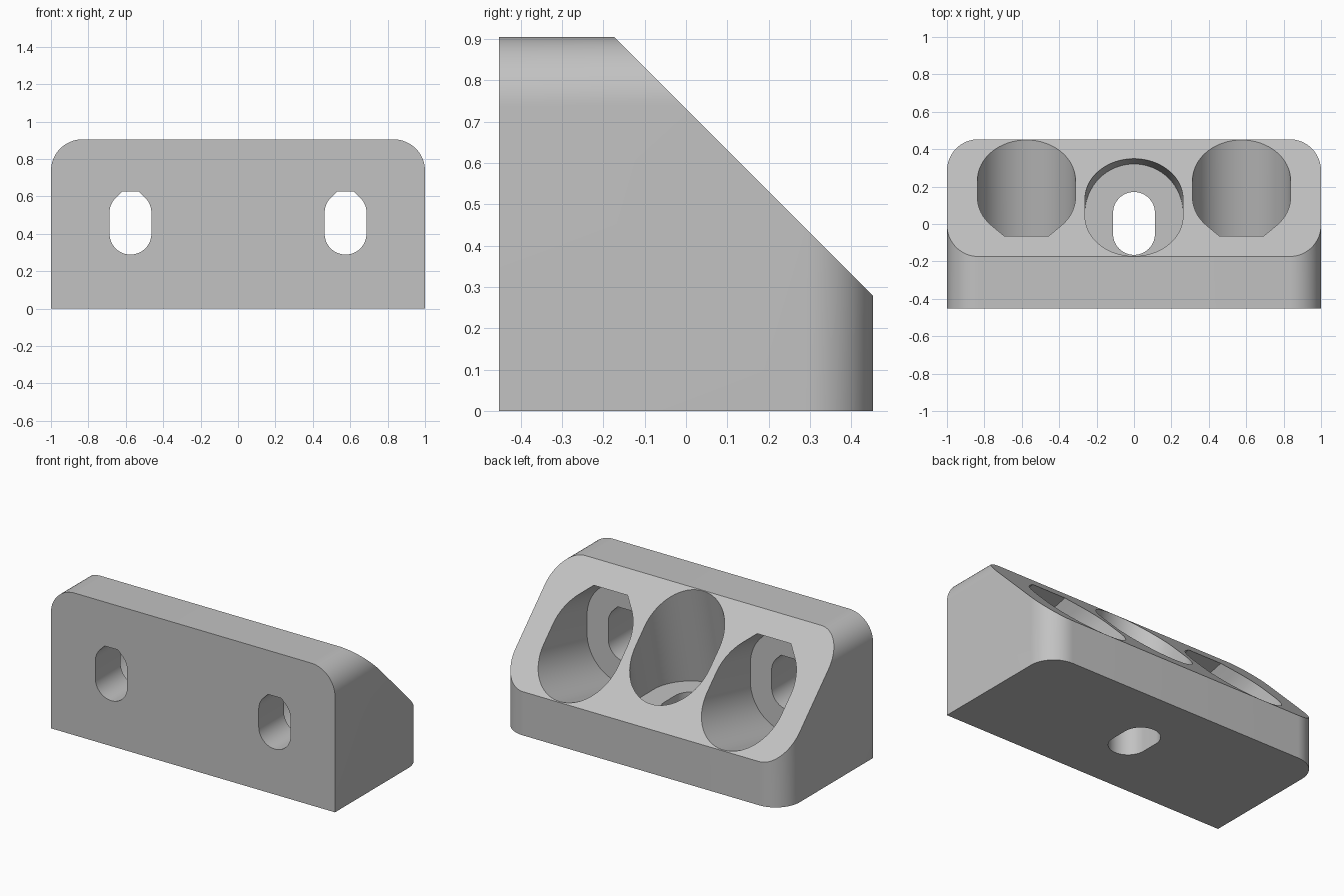
import bpy, bmesh, math
from mathutils import Vector

cube = bpy.data.objects.get("Cube")
if cube:
    bpy.data.objects.remove(cube)

HALF_Y, TOP, CORNER = 0.453, 0.905, 0.168
SLOT_R, BORE_R, HALF_LEN = 0.112, 0.262, 0.056
LEAN = 0.22          # bores lean towards the sloped face
SIDE_X, MID_Z = 0.575, 0.457

grey = bpy.data.materials.new("light grey")
grey.use_nodes = True
colour = (0.54, 0.54, 0.54, 1)
grey.diffuse_color = colour
grey.node_tree.nodes["Principled BSDF"].inputs["Base Color"].default_value = colour


def add_object(name, bm):
    bmesh.ops.recalc_face_normals(bm, faces=bm.faces)
    mesh = bpy.data.meshes.new(name)
    bm.to_mesh(mesh)
    bm.free()
    mesh.materials.append(grey)
    obj = bpy.data.objects.new(name, mesh)
    bpy.context.collection.objects.link(obj)
    return obj


def slot_profile(r, cap=None, steps=32):
    """Rounded slot; with a cap its upper end has 45 degree shoulders and a flat top."""
    def arc(start, end, v0, n):
        return [(r * math.cos(start + (end - start) * i / n),
                 v0 + r * math.sin(start + (end - start) * i / n)) for i in range(n + 1)]
    pts = arc(math.pi, 2 * math.pi, -HALF_LEN, steps)
    if cap is None:
        return pts + arc(0, math.pi, HALF_LEN, steps)
    flat = r * (math.sqrt(2) - cap)
    pts += arc(0, math.pi / 4, HALF_LEN, steps // 4)
    pts += [(flat, HALF_LEN + r * cap), (-flat, HALF_LEN + r * cap)]
    return pts + arc(math.pi * 0.75, math.pi, HALF_LEN, steps // 4)


def cutter(name, profile, place, start, end, lean=0):
    """Loft the profile from one depth to another, leaning as it goes."""
    bm = bmesh.new()
    rings = [[bm.verts.new(place(u, v + lean * (d - start), d)) for u, v in profile]
             for d in (start, end)]
    for ring in rings:
        bm.faces.new(ring)
    n = len(profile)
    for i in range(n):
        j = (i + 1) % n
        bm.faces.new((rings[0][i], rings[0][j], rings[1][j], rings[1][i]))
    obj = add_object(name, bm)
    obj.hide_render = True
    return obj


# Wedge body: box with rounded end corners, sliced by the slope
bm = bmesh.new()
bmesh.ops.create_cube(bm, size=1)
for v in bm.verts:
    v.co = Vector((v.co.x * 2, v.co.y * 2 * HALF_Y, (v.co.z + 0.5) * TOP))


def is_round(e):
    a, b = e.verts[0].co, e.verts[1].co
    along_top = abs(a.y - b.y) > 0.5 and a.z > 0.5
    upright_back = abs(a.z - b.z) > 0.5 and a.y > 0
    return along_top or upright_back


bmesh.ops.bevel(bm, geom=[e for e in bm.edges if is_round(e)], offset=CORNER,
                segments=16, profile=0.5, affect='EDGES')
cut = bmesh.ops.bisect_plane(bm, geom=bm.verts[:] + bm.edges[:] + bm.faces[:],
                             plane_co=(0, 0, 0.731), plane_no=(0, 1, 1), clear_outer=True)
bmesh.ops.holes_fill(bm, edges=[e for e in bm.edges if e.is_boundary], sides=0)
body = add_object("wedge_bracket", bm)

# Screw slots and head bores
cutters = []
for side, cx in (("left", SIDE_X), ("right", -SIDE_X)):
    def place(u, v, d, cx=cx):
        return (cx + u, d, MID_Z + v)
    cutters.append(cutter(side + "_bore_cutter", slot_profile(BORE_R, 0.96), place, -0.2, 0.8, LEAN))
    cutters.append(cutter(side + "_slot_cutter", slot_profile(SLOT_R, 1), place, -0.6, -0.1))


def place_middle(u, v, d):
    return (u, 0.003 + v, d)


cutters.append(cutter("middle_bore_cutter", slot_profile(BORE_R), place_middle, 0.253, 1.25, LEAN))
cutters.append(cutter("middle_slot_cutter", slot_profile(SLOT_R), place_middle, -0.1, 0.35))

bpy.ops.object.select_all(action='DESELECT')
body.select_set(True)
bpy.context.view_layer.objects.active = body
for tool in cutters:
    mod = body.modifiers.new(tool.name, 'BOOLEAN')
    mod.operation = 'DIFFERENCE'
    mod.solver = 'EXACT'
    mod.object = tool
    bpy.ops.object.modifier_apply(modifier=mod.name)
for tool in cutters:
    bpy.data.objects.remove(tool)

bpy.ops.object.shade_smooth_by_angle(angle=math.radians(30))
